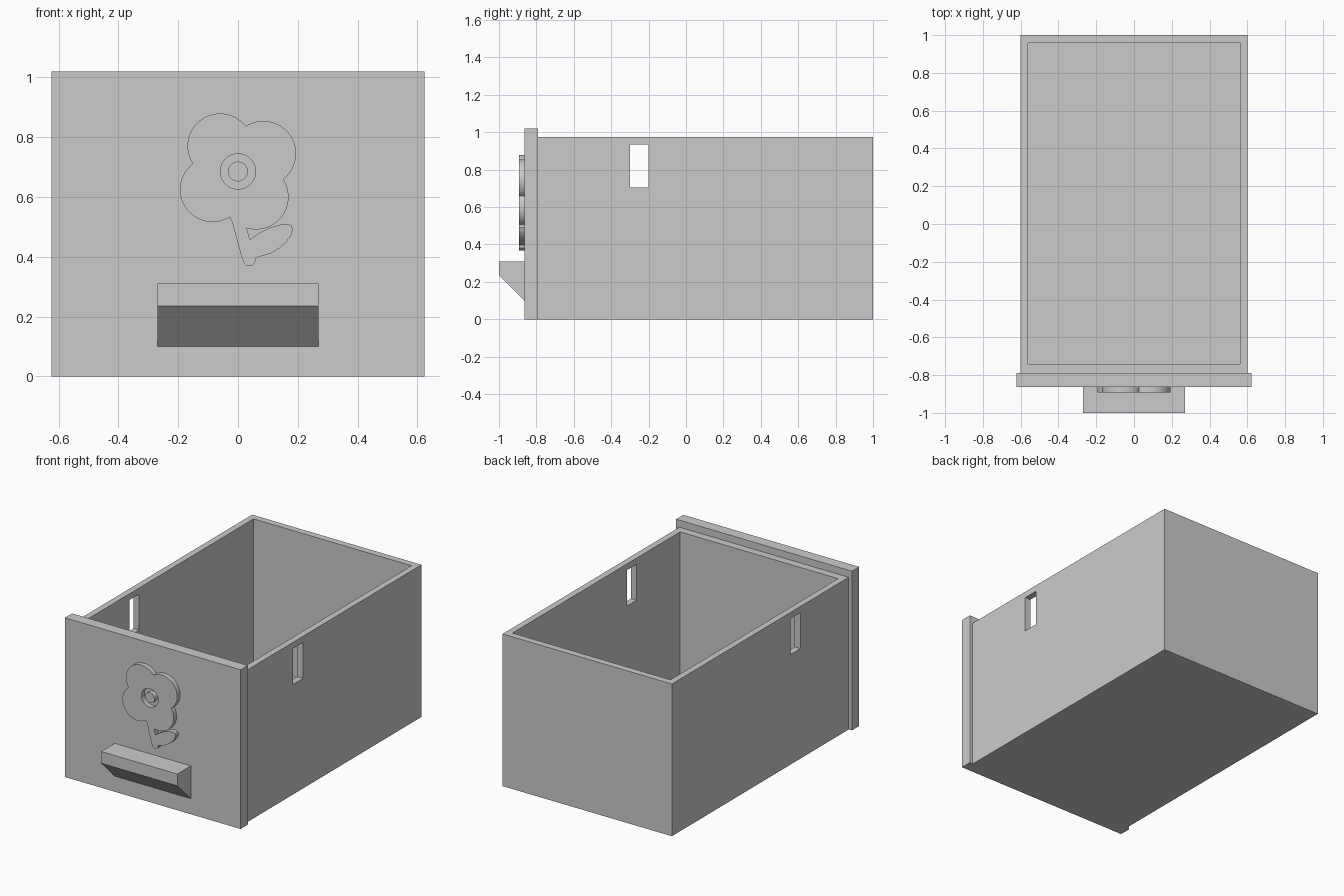
import bpy
import bmesh
from math import sin, cos, pi
from mathutils import Vector

old = bpy.data.objects.get("Cube")
if old:
    bpy.data.objects.remove(old, do_unlink=True)

grey = bpy.data.materials.new("plain grey")
grey.use_nodes = True
grey.diffuse_color = (0.6, 0.6, 0.6, 1)
grey.node_tree.nodes["Principled BSDF"].inputs["Base Color"].default_value = (0.6, 0.6, 0.6, 1)


def prism(name, points, direction):
    """Extrude a flat outline along a direction into a closed solid."""
    bm = bmesh.new()
    face = bm.faces.new([bm.verts.new(p) for p in points])
    result = bmesh.ops.extrude_face_region(bm, geom=[face], use_keep_orig=True)
    moved = [g for g in result["geom"] if isinstance(g, bmesh.types.BMVert)]
    bmesh.ops.translate(bm, verts=moved, vec=Vector(direction))
    bmesh.ops.recalc_face_normals(bm, faces=bm.faces)
    mesh = bpy.data.meshes.new(name)
    bm.to_mesh(mesh)
    bm.free()
    mesh.materials.append(grey)
    obj = bpy.data.objects.new(name, mesh)
    bpy.context.collection.objects.link(obj)
    return obj


def block(name, x, y, z):
    base = [(x[0], y[0], z[0]), (x[1], y[0], z[0]), (x[1], y[1], z[0]), (x[0], y[1], z[0])]
    return prism(name, base, (0, 0, z[1] - z[0]))


def disc(name, x, z, radius, front, back, sides=64):
    ring = [(x + radius * cos(2 * pi * i / sides), front, z + radius * sin(2 * pi * i / sides))
            for i in range(sides)]
    return prism(name, ring, (0, back - front, 0))


def combine(target, tool, operation):
    """Apply a boolean and discard the tool solid."""
    mod = target.modifiers.new(operation, "BOOLEAN")
    mod.object, mod.operation, mod.solver = tool, operation, "EXACT"
    bpy.context.view_layer.objects.active = target
    bpy.ops.object.modifier_apply(modifier=mod.name)
    bpy.data.objects.remove(tool, do_unlink=True)


# Open drawer box with a slot through both side walls
box = block("drawer_box", (-0.6, 0.6), (-0.79, 1), (0, 0.975))
combine(box, block("cavity", (-0.56, 0.56), (-0.74, 0.957), (0.04, 1.2)), "DIFFERENCE")
combine(box, block("side_slots", (-1, 1), (-0.3, -0.2), (0.705, 0.935)), "DIFFERENCE")

# Front panel, slightly wider and taller than the box
block("front_panel", (-0.623, 0.623), (-0.863, -0.79), (0, 1.02))

# Wedge handle
handle_profile = [(-0.863, 0.31), (-1, 0.31), (-1, 0.235), (-0.863, 0.1)]
prism("handle", [(-0.27, y, z) for y, z in handle_profile], (0.54, 0, 0))

# Raised flower: four petals turned around the centre
FRONT, BACK, CENTRE_Z = -0.893, -0.86, 0.685
flower = disc("flower", 0, CENTRE_Z, 0.09, FRONT, BACK)
dx, dz = -0.06, 0.085
for i in range(4):
    combine(flower, disc("petal", dx, CENTRE_Z + dz, 0.109, FRONT, BACK), "UNION")
    dx, dz = dz, -dx

# Stem and leaf, tucked under the petals
stem = [(-0.035, 0.56), (-0.027, 0.53), (-0.02, 0.517), (0.01, 0.407), (0.02, 0.378),
        (0.03, 0.369), (0.045, 0.369), (0.057, 0.38), (0.06, 0.397), (0.04, 0.457),
        (0.025, 0.51), (0.02, 0.56)]
leaf = [(0.03, 0.39), (0.06, 0.397), (0.107, 0.41), (0.138, 0.428), (0.16, 0.448),
        (0.178, 0.472), (0.183, 0.49), (0.178, 0.504), (0.165, 0.51), (0.14, 0.507),
        (0.105, 0.497), (0.07, 0.479), (0.04, 0.457), (0.025, 0.44)]
for name, outline in (("stem", stem), ("leaf", leaf)):
    solid = prism(name, [(x, FRONT, z) for x, z in outline], (0, BACK - FRONT, 0))
    combine(flower, solid, "UNION")

# Ring groove around a round flower centre
combine(flower, disc("groove", 0, CENTRE_Z, 0.059, -0.95, -0.8), "DIFFERENCE")
centre = disc("flower_centre", 0, CENTRE_Z, 0.033, FRONT, BACK)

for obj in (flower, centre):
    bpy.ops.object.select_all(action="DESELECT")
    obj.select_set(True)
    bpy.context.view_layer.objects.active = obj
    bpy.ops.object.shade_smooth_by_angle(angle=pi / 6)
